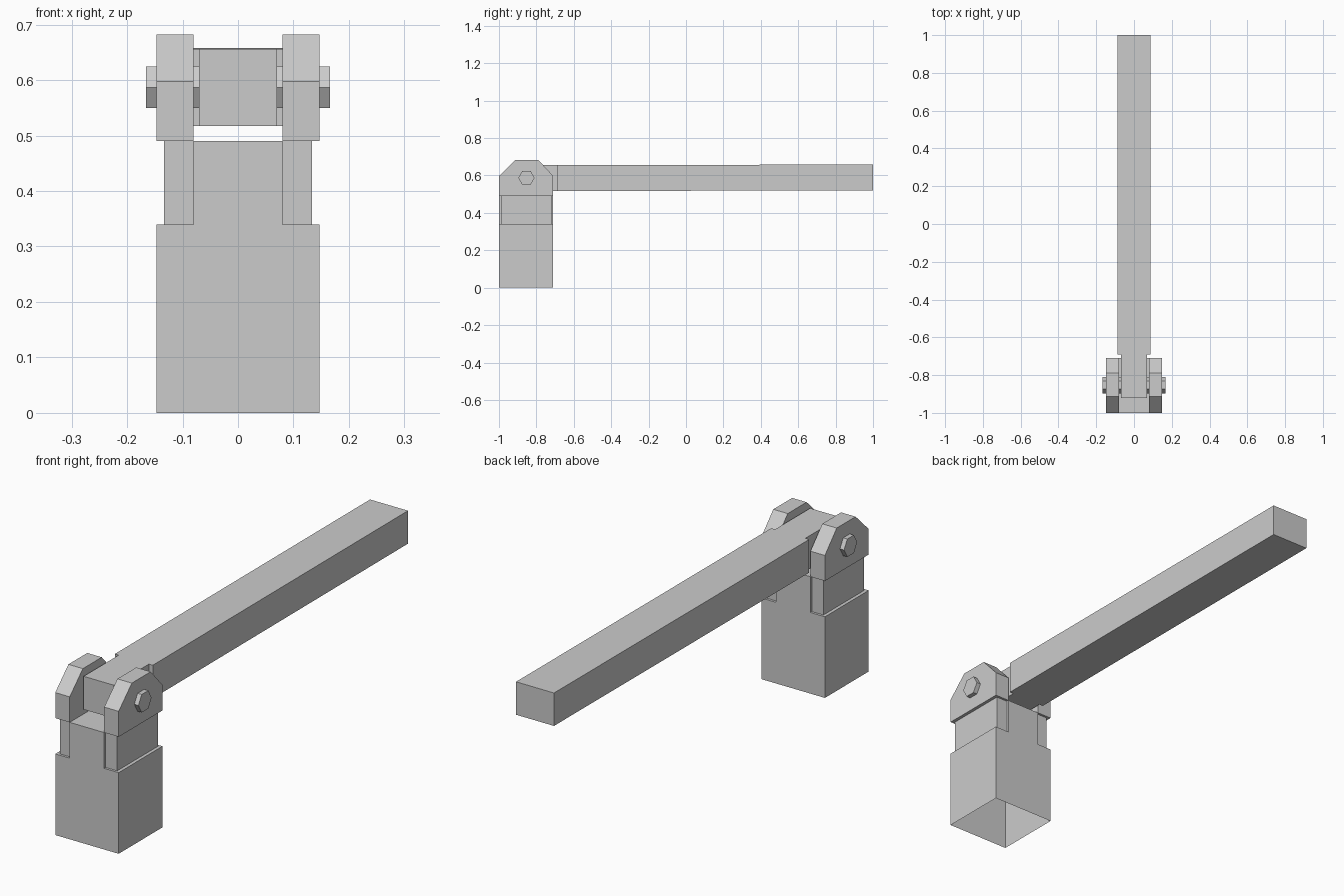
import bpy, bmesh, math
from mathutils import Vector

if "Cube" in bpy.data.objects:
    bpy.data.objects.remove(bpy.data.objects["Cube"])


def prism(name, profile, axis, start, end, skip_bottom=False):
    """Extrude a closed 2D profile along x (profile = y,z) or y (profile = x,z)."""
    def place(p, d):
        return Vector((d, p[0], p[1])) if axis == 'x' else Vector((p[0], d, p[1]))
    bm = bmesh.new()
    base = bm.faces.new([bm.verts.new(place(p, start)) for p in profile])
    ext = bmesh.ops.extrude_face_region(bm, geom=[base], use_keep_orig=True)
    moved = [v for v in ext['geom'] if isinstance(v, bmesh.types.BMVert)]
    shift = place((0, 0), end - start)
    bmesh.ops.translate(bm, verts=moved, vec=shift)
    bmesh.ops.recalc_face_normals(bm, faces=bm.faces)
    if skip_bottom:
        low = [f for f in bm.faces if all(v.co.z < 1e-5 for v in f.verts)]
        bmesh.ops.delete(bm, geom=low, context='FACES')
    mesh = bpy.data.meshes.new(name)
    bm.to_mesh(mesh)
    bm.free()
    obj = bpy.data.objects.new(name, mesh)
    bpy.context.collection.objects.link(obj)
    return obj


def mirror_x(obj):
    obj.modifiers.new("mirror", 'MIRROR').use_axis[0] = True


FRONT, BACK = -1.0, -0.71
PIVOT_Y, PIVOT_Z = -0.853, 0.587

# Hollow base with a raised centre block, open underneath
prism("base", [(-.147, 0), (.147, 0), (.147, .34), (.08, .34), (.08, .49),
               (-.08, .49), (-.08, .34), (-.147, .34)], 'y', FRONT, BACK, True)

# Recessed necks under the ears
neck = prism("bracket_neck", [(-.99, .34), (-.72, .34), (-.72, .49), (-.99, .49)],
             'x', .08, .133)
mirror_x(neck)

# Chamfered bracket ears on both sides
ear = prism("bracket_ear", [(FRONT, .49), (BACK, .49), (BACK, .597), (-.788, .682),
                            (-.913, .682), (FRONT, .597)], 'x', .08, .147)
mirror_x(ear)

# Hexagonal pivot pin
hexagon = [(PIVOT_Y + .0435 * math.cos(math.radians(60 * i)),
            PIVOT_Z + .0435 * math.sin(math.radians(60 * i))) for i in range(6)]
prism("pivot_pin", hexagon, 'x', -.166, .166)

# Long arm and its narrower tongue between the ears
prism("arm", [(-.69, .517), (1, .52), (1, .658), (-.69, .656)], 'x', -.088, .088)
prism("arm_tongue", [(-.922, .517), (-.69, .517), (-.69, .656), (-.922, .656)],
      'x', -.07, .07)
